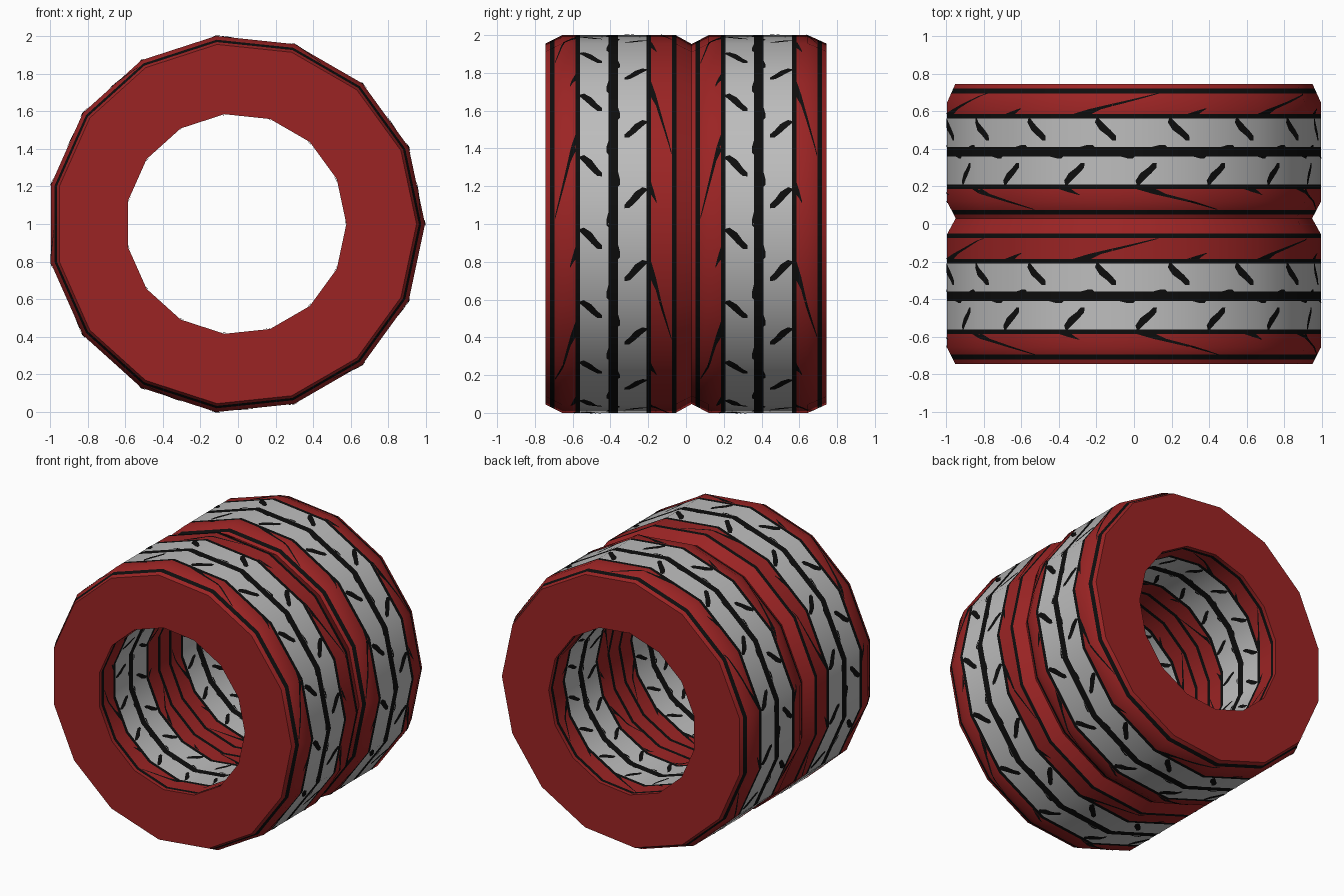
import bpy, bmesh, math

if "Cube" in bpy.data.objects:
    bpy.data.objects.remove(bpy.data.objects["Cube"])

N = 15                      # sides of the low-poly ring
R_OUT, R_IN = 1.0055, 0.587
CX, CZ = -0.011, 1.0
HALF = 0.745
CENTRES = (-0.385, 0.385)   # middle of each tread


def material(name, rgb):
    m = bpy.data.materials.new(name)
    m.diffuse_color = (*rgb, 1)
    m.use_nodes = True
    m.node_tree.nodes["Principled BSDF"].inputs["Base Color"].default_value = m.diffuse_color
    return m


RED = material("red", (0.33, 0.0175, 0.0175))
GREY = material("light grey", (0.51, 0.51, 0.51))
BLACK = material("black", (0.004, 0.004, 0.004))

# Outer silhouette along y: chamfered ends and a V groove in the middle
PROFILE = [(-HALF, 0.96), (-0.655, R_OUT), (-0.055, R_OUT), (0.03, 0.958),
           (0.12, R_OUT), (0.645, R_OUT), (HALF, 0.96)]


def outer_radius(y):
    for (y0, r0), (y1, r1) in zip(PROFILE, PROFILE[1:]):
        if y <= y1:
            return r0 + (r1 - r0) * (y - y0) / (y1 - y0)
    return PROFILE[-1][1]


def inner_radius(y):
    return R_IN


def band_colour(y):
    """Material index from the distance to the nearest tread centre."""
    v = min(abs(y - c) for c in CENTRES)
    if v < 0.025 or 0.175 < v < 0.20 or 0.31 < v < 0.335:
        return 2
    return 1 if v < 0.175 else 0


def finish(name, bm, mats):
    me = bpy.data.meshes.new(name)
    bm.to_mesh(me)
    bm.free()
    ob = bpy.data.objects.new(name, me)
    bpy.context.collection.objects.link(ob)
    for m in mats:
        me.materials.append(m)
    bpy.ops.object.select_all(action='DESELECT')
    ob.select_set(True)
    bpy.context.view_layer.objects.active = ob
    bpy.ops.object.shade_smooth_by_angle(angle=math.radians(30))
    return ob


# Double ring body, cut at every colour boundary
ys = {p[0] for p in PROFILE}
for c in CENTRES:
    for v in (0.025, 0.175, 0.20, 0.31, 0.335):
        ys |= {round(c - v, 4), round(c + v, 4)}
ys = sorted(ys)
section = [(y, outer_radius(y)) for y in ys] + [(y, R_IN) for y in reversed(ys)]
bm = bmesh.new()
rings = []
for y, r in section:
    rings.append([bm.verts.new((CX + r * math.cos(math.tau * i / N), y,
                                CZ + r * math.sin(math.tau * i / N))) for i in range(N)])
for k in range(len(section)):
    a, b = rings[k], rings[(k + 1) % len(rings)]
    y0, y1 = section[k][0], section[(k + 1) % len(rings)][0]
    for i in range(N):
        j = (i + 1) % N
        f = bm.faces.new((a[i], a[j], b[j], b[i]))
        f.material_index = 0 if y0 == y1 else band_colour((y0 + y1) / 2)
bmesh.ops.recalc_face_normals(bm, faces=bm.faces)
finish("double_tyre_body", bm, (RED, GREY, BLACK))


# Tread marks: thin strips that follow the faceted surface
def surface_point(deg, y, radius, lift):
    step = 360 / N
    local = math.radians(deg % step - step / 2)
    r = (radius(y) * math.cos(math.pi / N)) / math.cos(local) + lift
    a = math.radians(deg)
    return (CX + r * math.cos(a), y, CZ + r * math.sin(a))


def add_strip(bm, path, radius, lift, steps=14):
    """path: (y, angle, half width in degrees) points; width runs round the ring."""
    rows = []
    for (y0, a0, w0), (y1, a1, w1) in zip(path, path[1:]):
        for s in range(steps // (len(path) - 1) + 1):
            t = s / (steps // (len(path) - 1))
            y, a, w = y0 + (y1 - y0) * t, a0 + (a1 - a0) * t, w0 + (w1 - w0) * t
            rows.append([bm.verts.new(surface_point(a + w * q, y, radius, lift))
                         for q in (-1, 0, 1)])
    for p, q in zip(rows, rows[1:]):
        for i in (0, 1):
            if (p[i].co - q[i].co).length < 1e-5:
                continue
            f = bm.faces.new((p[i], p[i + 1], q[i + 1], q[i]))
            f.normal_update()
            mid = f.calc_center_median()
            out = f.normal.x * (mid.x - CX) + f.normal.z * (mid.z - CZ)
            if out * lift < 0:
                f.normal_flip()


HOOK = [(0.176, 4.6, 0.4), (0.155, 4.2, 1.2), (0.115, 2.2, 1.7), (0.085, 0.2, 1.3), (0.06, -0.6, 0.6)]
SLASH = [(0.20, 2.5, 3.0), (0.225, -1.5, 2.0), (0.265, -11, 1.3), (0.308, -21, 0.5)]
SPUR = [(0.20, 0, 2.0), (0.215, -2, 1.2), (0.23, -4.5, 0.3)]
BUMP = [(0.024, 0, 2.5), (0.036, -1, 0.8)]

for name, radius, lift in (("outer_tread_marks", outer_radius, 0.003),
                           ("inner_tread_marks", inner_radius, -0.003)):
    bm = bmesh.new()
    for c in CENTRES:
        for side, hook0, slash0 in ((1, 29.5, 43), (-1, 39.5, 23)):
            def stamp(shape, angle):
                add_strip(bm, [(c + side * v, angle + a, w) for v, a, w in shape], radius, lift)
            for k in range(16):                      # curved hooks on the grey bands
                stamp(HOOK, hook0 - 1 + 22.5 * k)
                stamp(BUMP, hook0 + 7 + 22.5 * k)
            for k in range(6):                       # long slashes on the red shoulders
                stamp(SLASH, slash0 + 60 * k)
                stamp(SPUR, slash0 + 28 + 60 * k)
    finish(name, bm, (BLACK,))
